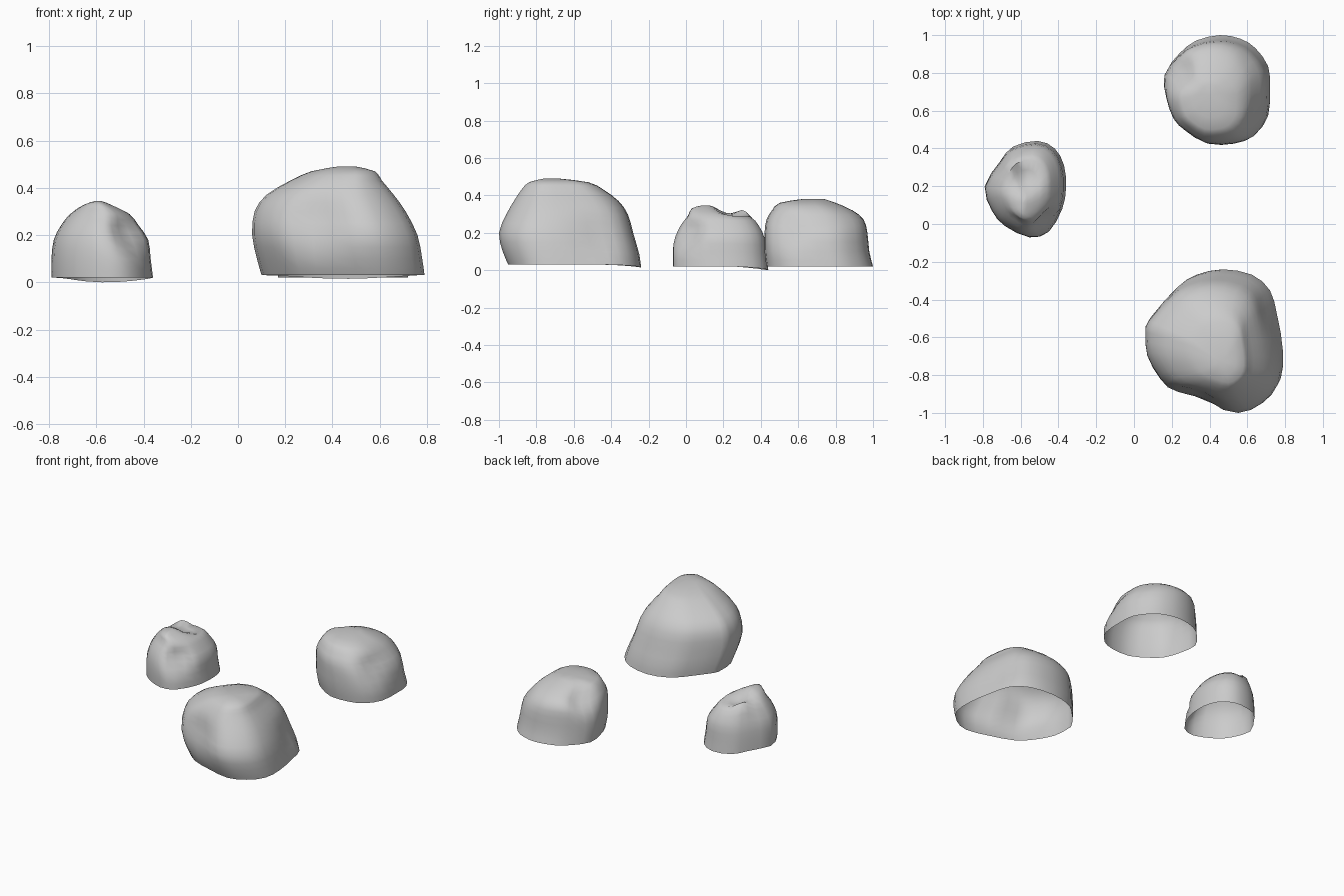
import bpy
import bmesh
from mathutils import Vector

if "Cube" in bpy.data.objects:
    bpy.data.objects.remove(bpy.data.objects["Cube"], do_unlink=True)

# One stone colour
stone = bpy.data.materials.new("stone grey")
stone.use_nodes = True
stone_colour = (0.6, 0.6, 0.6, 1)
stone.diffuse_color = stone_colour
stone.node_tree.nodes["Principled BSDF"].inputs["Base Color"].default_value = stone_colour


def refine(points, closed):
    """Insert a smoothly interpolated point between each pair of neighbours."""
    count = len(points)
    vectors = [Vector(point) for point in points]

    def pick(index):
        return vectors[index % count] if closed else vectors[max(0, min(count - 1, index))]

    result = []
    for index in range(count):
        result.append(vectors[index])
        if closed or index < count - 1:
            near = pick(index) + pick(index + 1)
            far = pick(index - 1) + pick(index + 2)
            result.append((near * 9 - far) / 16)
    return result


def make_rock(name, outline, levels, pushes):
    """Stack a footprint at several levels, then push in dents and pull out bumps.

    outline: footprint points; levels: height, left, right, front, back;
    pushes: centre, direction, radius.
    """
    outline = refine(outline, closed=True)
    low = Vector((min(p.x for p in outline), min(p.y for p in outline)))
    high = Vector((max(p.x for p in outline), max(p.y for p in outline)))
    size = high - low

    # Open-bottomed shell made of stacked rings
    bm = bmesh.new()
    rings = []
    for height, left, right, front, back in refine(levels, closed=False):
        ring = []
        for point in outline:
            across = (point.x - low.x) / size.x
            along = (point.y - low.y) / size.y
            ring.append(bm.verts.new((left + across * (right - left),
                                      front + along * (back - front), height)))
        rings.append(ring)
    count = len(outline)
    for lower, upper in zip(rings, rings[1:]):
        for index in range(count):
            following = (index + 1) % count
            bm.faces.new((lower[index], lower[following], upper[following], upper[index]))

    # Rounded crown closing the top
    crown = sum((vert.co for vert in rings[-1]), Vector()) / count
    tip = bm.verts.new(crown)
    for index in range(count):
        bm.faces.new((rings[-1][index], rings[-1][(index + 1) % count], tip))

    # Weathered dents and bumps
    for centre, direction, radius in pushes:
        centre, direction = Vector(centre), Vector(direction)
        for vert in bm.verts:
            falloff = 1 - (vert.co - centre).length / radius
            if falloff > 0:
                vert.co += direction * falloff * falloff * (3 - 2 * falloff)

    bmesh.ops.recalc_face_normals(bm, faces=bm.faces)
    mesh = bpy.data.meshes.new(name)
    bm.to_mesh(mesh)
    bm.free()
    mesh.materials.append(stone)
    rock = bpy.data.objects.new(name, mesh)
    bpy.context.collection.objects.link(rock)
    bpy.ops.object.select_all(action="DESELECT")
    rock.select_set(True)
    bpy.context.view_layer.objects.active = rock
    bpy.ops.object.shade_smooth_by_angle(angle=0.9)
    return rock


# Large rock at the front, steep on its left flank
make_rock(
    "large_rock",
    [(.45, -.24), (.61, -.27), (.71, -.36), (.75, -.5), (.78, -.7), (.77, -.85),
     (.69, -.95), (.57, -1), (.4, -.96), (.24, -.9), (.15, -.81), (.08, -.68),
     (.07, -.55), (.09, -.48), (.22, -.33), (.31, -.27)],
    [(.03, .1, .79, -.95, -.24), (.1, .08, .78, -.98, -.25), (.2, .06, .76, -1, -.28),
     (.3, .07, .71, -.96, -.31), (.37, .12, .66, -.92, -.36), (.43, .22, .61, -.88, -.44),
     (.47, .31, .58, -.84, -.52), (.49, .42, .5, -.76, -.68)],
    [((.45, -.24, .03), (0, 0, -.015), .4),
     ((.32, -.95, .25), (.02, .04, 0), .2),
     ((.74, -.45, .2), (-.03, 0, 0), .2)])

# Medium rock at the back
make_rock(
    "medium_rock",
    [(.45, 1), (.56, .98), (.64, .93), (.71, .83), (.72, .71), (.71, .56), (.64, .46),
     (.54, .42), (.4, .42), (.28, .49), (.21, .56), (.17, .68), (.16, .8), (.23, .9),
     (.32, .97)],
    [(.02, .17, .72, .43, 1), (.1, .16, .71, .42, .98), (.2, .16, .69, .42, .97),
     (.27, .17, .64, .43, .95), (.32, .2, .6, .46, .89), (.36, .25, .54, .5, .8),
     (.38, .35, .45, .62, .74)],
    [((.22, .8, .3), (.04, 0, -.03), .15),
     ((.66, .55, .22), (-.03, .02, 0), .15)])

# Small rock with a saddle in its top and a hollow in its flank
make_rock(
    "small_rock",
    [(-.51, .44), (-.42, .4), (-.37, .31), (-.36, .19), (-.38, .08), (-.45, -.04),
     (-.55, -.07), (-.68, -.01), (-.75, .07), (-.79, .2), (-.71, .33), (-.64, .41)],
    [(.02, -.79, -.36, -.07, .44), (.1, -.79, -.37, -.07, .43), (.18, -.78, -.38, -.06, .42),
     (.24, -.75, -.42, -.03, .39), (.29, -.71, -.46, .01, .34), (.33, -.65, -.54, .03, .23),
     (.345, -.6, -.58, .08, .14)],
    [((-.56, .44, .02), (0, 0, -.02), .3),
     ((-.57, .24, .32), (0, 0, -.05), .12),
     ((-.66, .31, .28), (0, 0, .04), .1),
     ((-.46, -.01, .2), (-.03, .05, 0), .13)])
